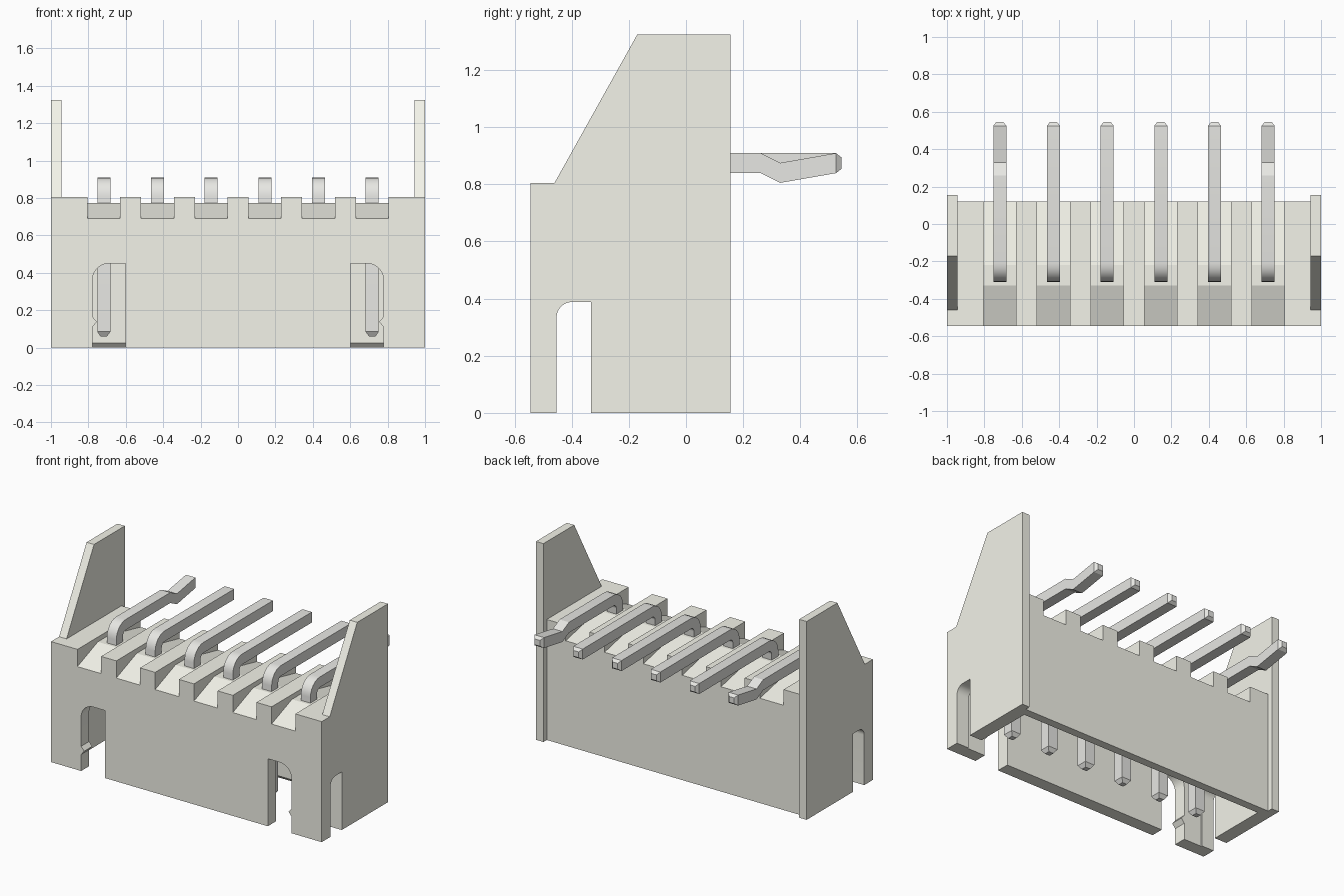
import bpy, bmesh
from math import sin, cos, radians

if "Cube" in bpy.data.objects:
    bpy.data.objects.remove(bpy.data.objects["Cube"])

PITCH = 0.287


def finish(bm, name):
    bmesh.ops.recalc_face_normals(bm, faces=bm.faces)
    me = bpy.data.meshes.new(name)
    bm.to_mesh(me)
    bm.free()
    ob = bpy.data.objects.new(name, me)
    bpy.context.collection.objects.link(ob)
    return ob


def prism(name, profile, axis, a, b):
    """Extrude a profile along x (profile = y,z) or y (profile = x,z)."""
    put = (lambda p, t: (t, *p)) if axis == 'x' else (lambda p, t: (p[0], t, p[1]))
    bm = bmesh.new()
    face = bm.faces.new([bm.verts.new(put(p, a)) for p in profile])
    ext = bmesh.ops.extrude_face_region(bm, geom=[face])
    vec = (b - a, 0, 0) if axis == 'x' else (0, b - a, 0)
    bmesh.ops.translate(bm, vec=vec, verts=[v for v in ext['geom'] if isinstance(v, bmesh.types.BMVert)])
    return finish(bm, name)


def rect(a0, a1, b0, b1):
    return [(a0, b0), (a1, b0), (a1, b1), (a0, b1)]


def arc(cx, cz, r, start, end, n=12):
    return [(cx + r * cos(radians(start + (end - start) * i / n)),
             cz + r * sin(radians(start + (end - start) * i / n))) for i in range(n + 1)]


def material(name, colour):
    m = bpy.data.materials.new(name)
    m.diffuse_color = (*colour, 1)
    m.use_nodes = True
    m.node_tree.nodes["Principled BSDF"].inputs["Base Color"].default_value = m.diffuse_color
    return m


# Housing blank in the side silhouette
housing = prism('housing', [(-0.545, 0), (0.155, 0), (0.155, 1.325), (-0.17, 1.325),
                            (-0.46, 0.805), (-0.545, 0.805)], 'x', -1, 1)
cutters = []


def cut(*args):
    ob = prism('cutter', *args)
    ob.hide_render = True
    cutters.append(ob)


# Space between the two side wings, above and behind the body
cut(rect(-0.7, 0.3, 0.805, 1.5), 'x', -0.945, 0.945)
cut(rect(0.12, 0.3, -0.1, 1.5), 'x', -0.945, 0.945)

# Plug cavity open at the bottom, with a chamfered lip on the back wall
cut([(-0.46, -0.1), (0.065, -0.1), (0.065, 0), (0.04, 0.025), (0.04, 0.555), (-0.46, 0.555)],
    'x', -0.91, 0.91)

# Front latch slots (with nub) and side slots
slot = [(0.602, -0.1), (0.778, -0.1), (0.778, 0.11), (0.755, 0.138), (0.778, 0.165)]
slot += arc(0.688, 0.361, 0.09, 0, 90) + [(0.602, 0.451)]
side_slot = [(-0.333, -0.1), (-0.333, 0.388)] + arc(-0.398, 0.333, 0.055, 90, 180) + [(-0.453, -0.1)]
for s in (-1, 1):
    cut([(s * x, z) for x, z in slot], 'y', -0.7, -0.4)
    cut(side_slot, 'x', s * 0.85, s * 1.1)

# Pin channels: floor rises from the front, runs flat, then falls to the back
pin_xs = [(i - 2.5) * PITCH for i in range(6)]
for x in pin_xs:
    cut([(-0.6, 0.69), (-0.545, 0.69), (-0.33, 0.773), (-0.22, 0.773), (0.12, 0.70),
         (0.2, 0.70), (0.2, 0.9), (-0.6, 0.9)], 'x', x - 0.0875, x + 0.0875)

bpy.context.view_layer.objects.active = housing
for c in cutters:
    m = housing.modifiers.new('cut', 'BOOLEAN')
    m.operation, m.solver, m.object = 'DIFFERENCE', 'EXACT', c
    bpy.ops.object.modifier_apply(modifier=m.name)
for c in cutters:
    bpy.data.objects.remove(c)


# Right-angle pins: square rings swept along a bent path
def pin(name, x, kinked):
    h, r = 0.035, 0.065
    # each ring: centre y, centre z, direction angle (90 = up, 0 = back), scale
    rings = [(-0.275, 0.06, 90, 0.5), (-0.275, 0.085, 90, 1)]
    for i in range(7):
        t = radians(180 - 15 * i)
        rings.append((-0.275 + r + r * cos(t), 0.875 - r + r * sin(t), 90 - 15 * i, 1))
    if kinked:
        rings += [(0.26, 0.875, 0, 1), (0.33, 0.84, 0, 1)]
    rings += [(0.525, 0.874, 0, 1), (0.545, 0.874, 0, 0.55)]
    bm = bmesh.new()
    loops = []
    for y, z, ang, k in rings:
        ny, nz = -sin(radians(ang)), cos(radians(ang))
        loops.append([bm.verts.new((x + a * h * k, y + b * h * k * ny, z + b * h * k * nz))
                      for a, b in ((-1, -1), (1, -1), (1, 1), (-1, 1))])
    for p, q in zip(loops, loops[1:]):
        for i in range(4):
            j = (i + 1) % 4
            bm.faces.new((p[i], p[j], q[j], q[i]))
    bm.faces.new(loops[0])
    bm.faces.new(loops[-1])
    return finish(bm, name)


pins = [pin(f'pin_{i + 1}', x, i in (0, 5)) for i, x in enumerate(pin_xs)]

# Colours, and smoothing only on rounded bends and slot corners
housing_mat = material('ivory_plastic', (0.9, 0.9, 0.82))
pin_mat = material('metal', (0.8, 0.8, 0.77))
for group, mat, angle in (([housing], housing_mat, 9), (pins, pin_mat, 16)):
    bpy.ops.object.select_all(action='DESELECT')
    for ob in group:
        ob.data.materials.clear()
        ob.data.materials.append(mat)
        ob.select_set(True)
    bpy.context.view_layer.objects.active = group[0]
    bpy.ops.object.shade_smooth_by_angle(angle=radians(angle))
